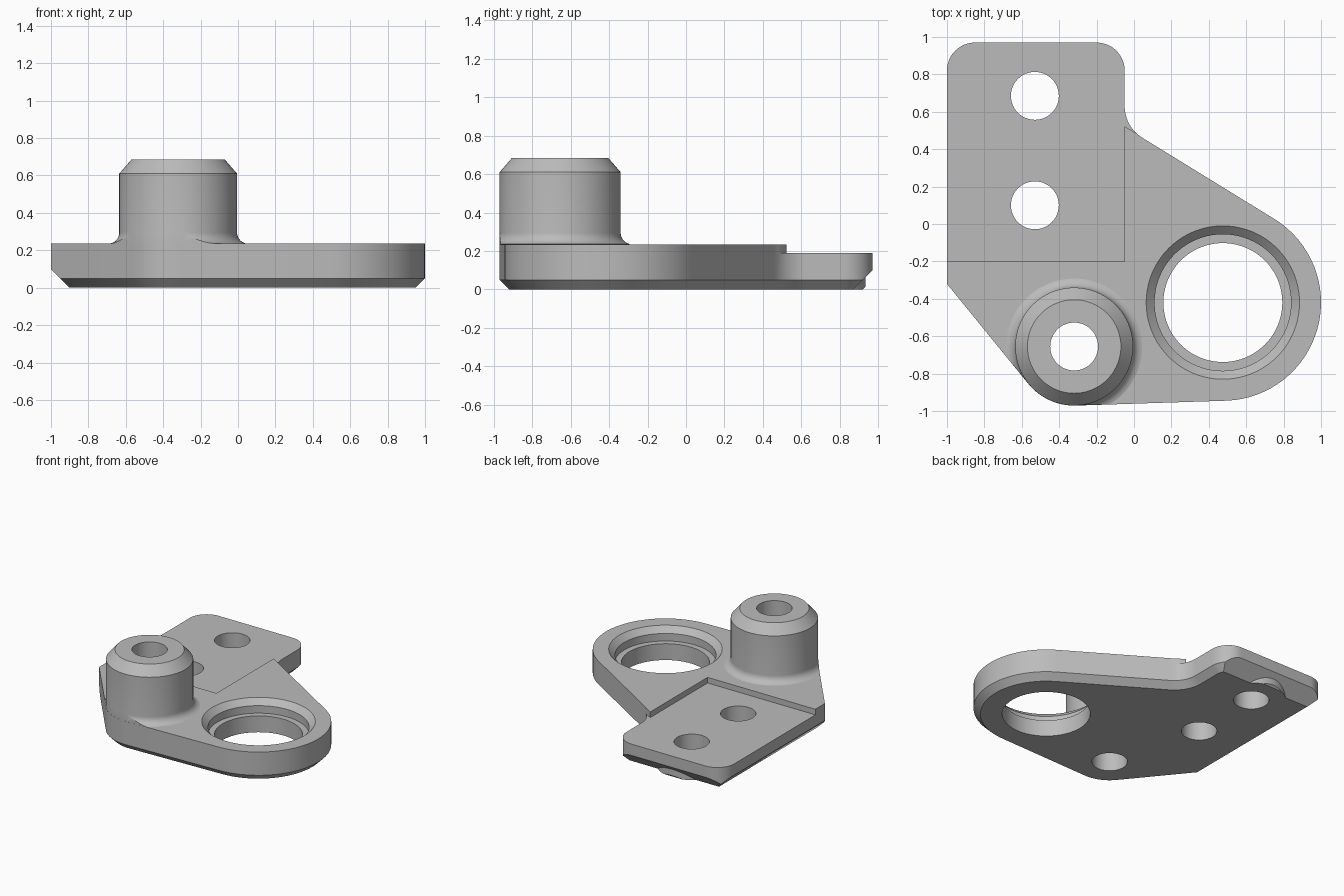
import bpy, bmesh, math
from math import cos, sin, pi, tau

cube = bpy.data.objects.get("Cube")
if cube:
    bpy.data.objects.remove(cube, do_unlink=True)

metal = bpy.data.materials.new("plain_grey")
metal.use_nodes = True
GREY = (0.5, 0.5, 0.5, 1)
metal.diffuse_color = GREY
metal.node_tree.nodes["Principled BSDF"].inputs["Base Color"].default_value = GREY


def belt(nodes):
    """Closed outline wrapped around circles (x, y, r); negative r is a concave fillet."""
    n = len(nodes)
    normals = []
    for i in range(n):
        (x1, y1, r1), (x2, y2, r2) = nodes[i], nodes[(i + 1) % n]
        dx, dy = x2 - x1, y2 - y1
        normals.append(math.atan2(dy, dx) - math.acos((r1 - r2) / math.hypot(dx, dy)))
    points = []
    for i, (x, y, r) in enumerate(nodes):
        if r == 0:
            points.append((x, y))
            continue
        start = normals[i - 1]
        sweep = (normals[i] - start) % tau if r > 0 else -((start - normals[i]) % tau)
        steps = max(6, int(abs(sweep) / tau * 80))
        for k in range(steps + 1):
            a = start + sweep * k / steps
            points.append((x + r * cos(a), y + r * sin(a)))
    return points


def make_object(name, bm):
    bmesh.ops.recalc_face_normals(bm, faces=bm.faces)
    mesh = bpy.data.meshes.new(name)
    bm.to_mesh(mesh)
    bm.free()
    obj = bpy.data.objects.new(name, mesh)
    mesh.materials.append(metal)
    bpy.context.collection.objects.link(obj)
    return obj


def prism(name, points, z0, z1, chamfer=0):
    bm = bmesh.new()
    base = bm.faces.new([bm.verts.new((x, y, z0)) for x, y in points])
    rim = list(base.edges)
    top = bmesh.ops.extrude_face_region(bm, geom=[base], use_keep_orig=True)
    verts = [g for g in top["geom"] if isinstance(g, bmesh.types.BMVert)]
    bmesh.ops.translate(bm, verts=verts, vec=(0, 0, z1 - z0))
    if chamfer:
        bmesh.ops.recalc_face_normals(bm, faces=bm.faces)
        bmesh.ops.bevel(bm, geom=rim, offset=chamfer, offset_type='OFFSET',
                        segments=1, affect='EDGES')
    return make_object(name, bm)


def lathe(name, x, y, profile, sides=80):
    """Solid of revolution from (radius, z) pairs, capped at both ends."""
    bm = bmesh.new()
    rings = [[bm.verts.new((x + r * cos(tau * k / sides), y + r * sin(tau * k / sides), z))
              for k in range(sides)] for r, z in profile]
    for a, b in zip(rings, rings[1:]):
        for k in range(sides):
            j = (k + 1) % sides
            bm.faces.new((a[k], a[j], b[j], b[k]))
    bm.faces.new(rings[0])
    bm.faces.new(rings[-1])
    return make_object(name, bm)


def boolean(obj, operation, other):
    mod = obj.modifiers.new("boolean", 'BOOLEAN')
    mod.operation = operation
    mod.solver = 'EXACT'
    mod.object = other
    bpy.context.view_layer.objects.active = obj
    bpy.ops.object.modifier_apply(modifier=mod.name)
    bpy.data.objects.remove(other, do_unlink=True)


def wedge(name, axis, edge, outward):
    """Long triangular cutter for a 45 degree underside chamfer at one edge."""
    section = [(edge - outward * 0.1, 0), (edge + outward * 0.1, 0.2),
               (edge + outward * 0.1, -0.1), (edge - outward * 0.2, -0.1)]
    bm = bmesh.new()
    ends = []
    for s in (-1.5, 1.5):
        ends.append([bm.verts.new((u, s, z) if axis == 'X' else (s, u, z))
                     for u, z in section])
        bm.faces.new(ends[-1])
    for k in range(4):
        j = (k + 1) % 4
        bm.faces.new((ends[0][k], ends[0][j], ends[1][j], ends[1][k]))
    return make_object(name, bm)


TOP, STEP = 0.235, 0.19
BOSS = (-0.32, -0.655)
RING = (0.475, -0.42)
BOLTS = [(-0.53, 0.1), (-0.53, 0.685)]


def outline(trim=0):
    return belt([(-1 + trim, -0.32 + trim, 0), (*BOSS, 0.316 - trim), (*RING, 0.525 - trim),
                 (0.15, 0.631, -0.2), (-0.2, 0.82, 0.15), (-0.85, 0.82, 0.15)])


# Main plate with chamfered underside
plate = prism("bracket_plate", outline(), 0, TOP, chamfer=0.05)

# Lowered mounting pad
pad = [(-1.1, -0.2), (-0.05, -0.2), (-0.05, 0.522), (0.3, 0.314), (0.3, 1.1), (-1.1, 1.1)]
boolean(plate, 'DIFFERENCE', prism("pad_cutter", pad, STEP, 0.4))

# Wide chamfers on the side and back, leaving a round land at the rear bolt hole
boolean(plate, 'DIFFERENCE', wedge("side_chamfer", 'X', -1, -1))
back = wedge("back_chamfer", 'Y', 0.97, 1)
boolean(back, 'DIFFERENCE', lathe("bolt_land", *BOLTS[1], [(0.25, -0.3), (0.25, 0.4)]))
boolean(plate, 'DIFFERENCE', back)

# Upright boss with a flared foot, trimmed to the plate edge
flare = [(0.375 - 0.06 * cos(a), 0.295 - 0.06 * sin(a))
         for a in (pi / 2 * k / 8 for k in range(7, -1, -1))]
boss = lathe("boss", *BOSS, [(0.29, 0.15), (0.34, 0.228)] + flare + [(0.315, 0.61), (0.25, 0.685)])
boolean(boss, 'INTERSECT', prism("boss_trim", outline(0.0006), 0.1, 0.9))
boolean(plate, 'UNION', boss)

# Stepped ring seat and the three small through holes
boolean(plate, 'DIFFERENCE', lathe("ring_seat", *RING, [
    (0.318, -0.1), (0.318, 0.13), (0.365, 0.13), (0.365, 0.19), (0.41, TOP), (0.41, 0.4)]))
for spot in BOLTS + [BOSS]:
    boolean(plate, 'DIFFERENCE', lathe("hole_cutter", *spot, [(0.128, -0.1), (0.128, 0.9)], 48))

bpy.ops.object.select_all(action='DESELECT')
plate.select_set(True)
bpy.context.view_layer.objects.active = plate
bpy.ops.object.shade_smooth_by_angle(angle=math.radians(30))
